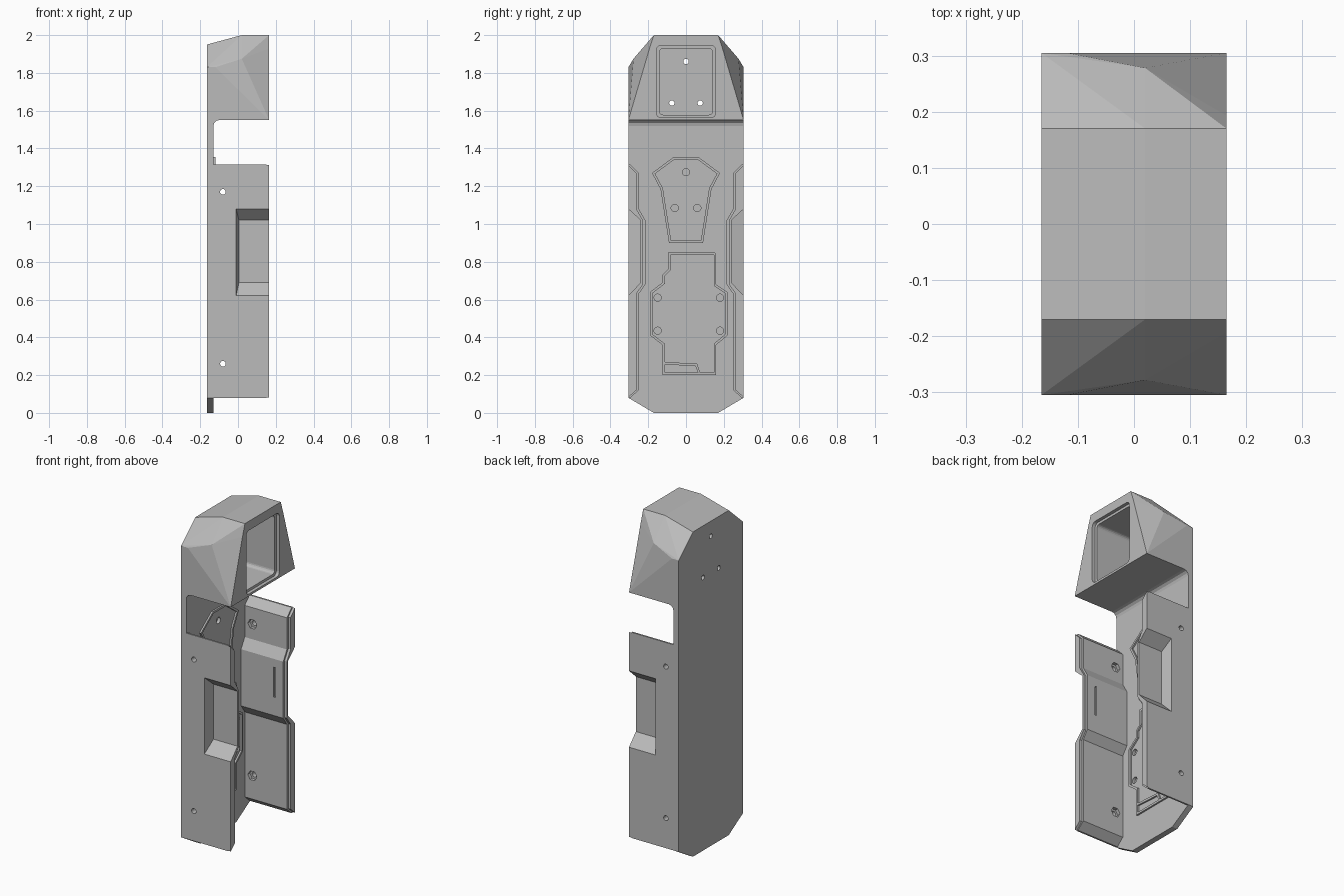
import bpy
import bmesh
import math
from mathutils import Vector

cube = bpy.data.objects.get("Cube")
if cube:
    bpy.data.objects.remove(cube, do_unlink=True)

grey = bpy.data.materials.new("plain grey")
grey.use_nodes = True
grey.diffuse_color = (0.5, 0.5, 0.5, 1)
grey.node_tree.nodes["Principled BSDF"].inputs["Base Color"].default_value = (0.5, 0.5, 0.5, 1)

BACK, FLOOR, FRONT = -0.165, -0.13, 0.165
HALF = 0.305


def finish(name, bm):
    bmesh.ops.recalc_face_normals(bm, faces=bm.faces)
    mesh = bpy.data.meshes.new(name)
    bm.to_mesh(mesh)
    bm.free()
    mesh.materials.append(grey)
    obj = bpy.data.objects.new(name, mesh)
    bpy.context.scene.collection.objects.link(obj)
    return obj


def place(axis, u, v, d):
    # profile plane is YZ for axis x, XZ for axis y
    return Vector((d, u, v)) if axis == "x" else Vector((u, d, v))


def prism(name, pts, axis, a, b, ring=0):
    """Extrude a profile from a to b; a ring width keeps only its border."""
    bm = bmesh.new()
    face = bm.faces.new([bm.verts.new(place(axis, u, v, a)) for u, v in pts])
    if ring:
        bm.normal_update()
        bmesh.ops.inset_individual(bm, faces=[face], thickness=ring, use_even_offset=True)
        bmesh.ops.delete(bm, geom=[face], context="FACES_ONLY")
    out = bmesh.ops.extrude_face_region(bm, geom=bm.faces[:], use_keep_orig=True)
    moved = [g for g in out["geom"] if isinstance(g, bmesh.types.BMVert)]
    bmesh.ops.translate(bm, verts=moved, vec=place(axis, 0, 0, b - a))
    return finish(name, bm)


def hull(name, pts):
    bm = bmesh.new()
    for p in pts:
        bm.verts.new(p)
    out = bmesh.ops.convex_hull(bm, input=bm.verts[:])
    loose = {g for g in out["geom_interior"] + out["geom_unused"] if isinstance(g, bmesh.types.BMVert)}
    bmesh.ops.delete(bm, geom=list(loose), context="VERTS")
    bmesh.ops.dissolve_limit(bm, angle_limit=0.01, verts=bm.verts[:], edges=bm.edges[:])
    return finish(name, bm)


def disc(u, v, r, n=24):
    return [(u + r * math.cos(math.tau * i / n), v + r * math.sin(math.tau * i / n)) for i in range(n)]


def rounded(w, z0, z1, r, n=4):
    pts = []
    corners = [(w - r, z1 - r), (r - w, z1 - r), (r - w, z0 + r), (w - r, z0 + r)]
    for q, (cy, cz) in enumerate(corners):
        for i in range(n + 1):
            a = math.pi / 2 * (q + i / n)
            pts.append((cy + r * math.cos(a), cz + r * math.sin(a)))
    return pts


def cut(obj, cutters):
    """Subtract the cutters, bake the result, then discard the cutters."""
    for c in cutters:
        c.hide_render = True
        mod = obj.modifiers.new("cut", "BOOLEAN")
        mod.operation, mod.solver, mod.object = "DIFFERENCE", "EXACT", c
    deps = bpy.context.evaluated_depsgraph_get()
    mesh = bpy.data.meshes.new_from_object(obj.evaluated_get(deps))
    obj.modifiers.clear()
    obj.data = mesh
    for c in cutters:
        bpy.data.objects.remove(c, do_unlink=True)


def mirrored(half):
    return half + [(-y, z) for y, z in reversed(half)]


# back plate with blind screw holes
plate = prism("back_plate", mirrored([(0.17, 0), (HALF, 0.08), (HALF, 1.55)]), "x", BACK, FLOOR)
screws = [(0, 1.275), (-0.06, 1.085), (0.06, 1.085)]
screws += [(y, z) for y in (-0.15, 0.18) for z in (0.435, 0.61)]
cut(plate, [prism("screw_cutter", disc(y, z, 0.019), "x", -0.148, -0.1) for y, z in screws])

# raised outlines on the floor
upper = mirrored([(0.065, 1.355), (0.18, 1.27), (0.135, 1.185), (0.09, 0.9)])
lower = [(-0.095, 0.85), (0.15, 0.85), (0.16, 0.84), (0.16, 0.68), (0.22, 0.64), (0.22, 0.41),
         (0.16, 0.36), (0.16, 0.2), (-0.125, 0.2), (-0.125, 0.36), (-0.19, 0.41),
         (-0.19, 0.64), (-0.125, 0.69), (-0.125, 0.73), (-0.095, 0.76)]
prism("upper_outline", upper, "x", FLOOR, FLOOR + 0.01, ring=0.013)
prism("lower_outline", lower, "x", FLOOR, FLOOR + 0.01, ring=0.013)
prism("latch_outline", [(-0.115, 0.27), (-0.115, 0.257), (0.05, 0.247), (0.065, 0.21),
                        (0.075, 0.21), (0.06, 0.26)], "x", FLOOR, FLOOR + 0.01)

# faceted head
half_head = [(BACK, HALF, 1.55), (BACK, HALF, 1.83), (BACK, 0.17, 1.95), (-0.12, HALF, 1.83),
             (0.02, HALF, 1.55), (0.02, 0.278, 1.875), (0.02, 0.17, 2),
             (FRONT, HALF, 1.55), (FRONT, 0.193, 1.93), (FRONT, 0.17, 2)]
head = hull("head", [(x, s * y, z) for x, y, z in half_head for s in (-1, 1)])
pocket = [prism("rim_cutter", rounded(0.157, 1.563, 1.945, 0.025), "x", 0.145, 0.25),
          prism("pocket_cutter", rounded(0.141, 1.578, 1.93, 0.02), "x", FLOOR, 0.2)]
pocket += [prism("hole_cutter", disc(y, z, 0.014), "x", -0.25, 0)
           for y, z in [(0, 1.86), (-0.075, 1.64), (0.075, 1.64)]]
cut(head, pocket)

# fillet under the head
fillet = [(FLOOR, 1.55), (-0.1, 1.55), (-0.115, 1.546), (-0.126, 1.535), (FLOOR, 1.52)]
prism("head_fillet", fillet, "y", -HALF, HALF)

# side walls with a grip recess, stepped lip and bolt holes
inner = [(0.295, 0.08), (0.25, 0.12), (0.25, 0.63), (0.215, 0.68),
         (0.215, 1.02), (0.25, 1.08), (0.25, 1.27), (0.295, 1.315)]
for side, s in (("left_side", 1), ("right_side", -1)):
    label = "back_wall" if s > 0 else "front_wall"
    profile = [(s * y, z) for y, z in inner + [(HALF, 1.315), (HALF, 0.08)]]
    wall = prism(label, profile, "x", FLOOR, FRONT)
    lip = [(s * (y + 0.013), z) for y, z in inner] + [(s * 0.1, 1.4), (s * 0.1, 0)]
    recess = [(x, s * y, z) for y, x0, z0, z1 in ((0.24, 0.005, 0.69, 1.02), (0.32, -0.013, 0.605, 1.093))
              for x in (x0, 0.3) for z in (z0, z1)]
    cutters = [prism("lip_cutter", lip, "x", 0.15, 0.2), hull("recess_cutter", recess)]
    slot = [(0.085, 0.79), (0.097, 0.79), (0.097, 0.97), (0.085, 0.97)]
    cutters.append(prism("slot_cutter", slot, "y", s * 0.2, s * 0.223))
    for z in (0.26, 1.17):
        cutters.append(prism("bolt_cutter", disc(-0.08, z, 0.015), "y", s * 0.2, s * 0.4))
        cutters.append(prism("nut_cutter", disc(-0.08, z, 0.03, 6), "y", s * 0.2, s * 0.27))
    cut(wall, cutters)
